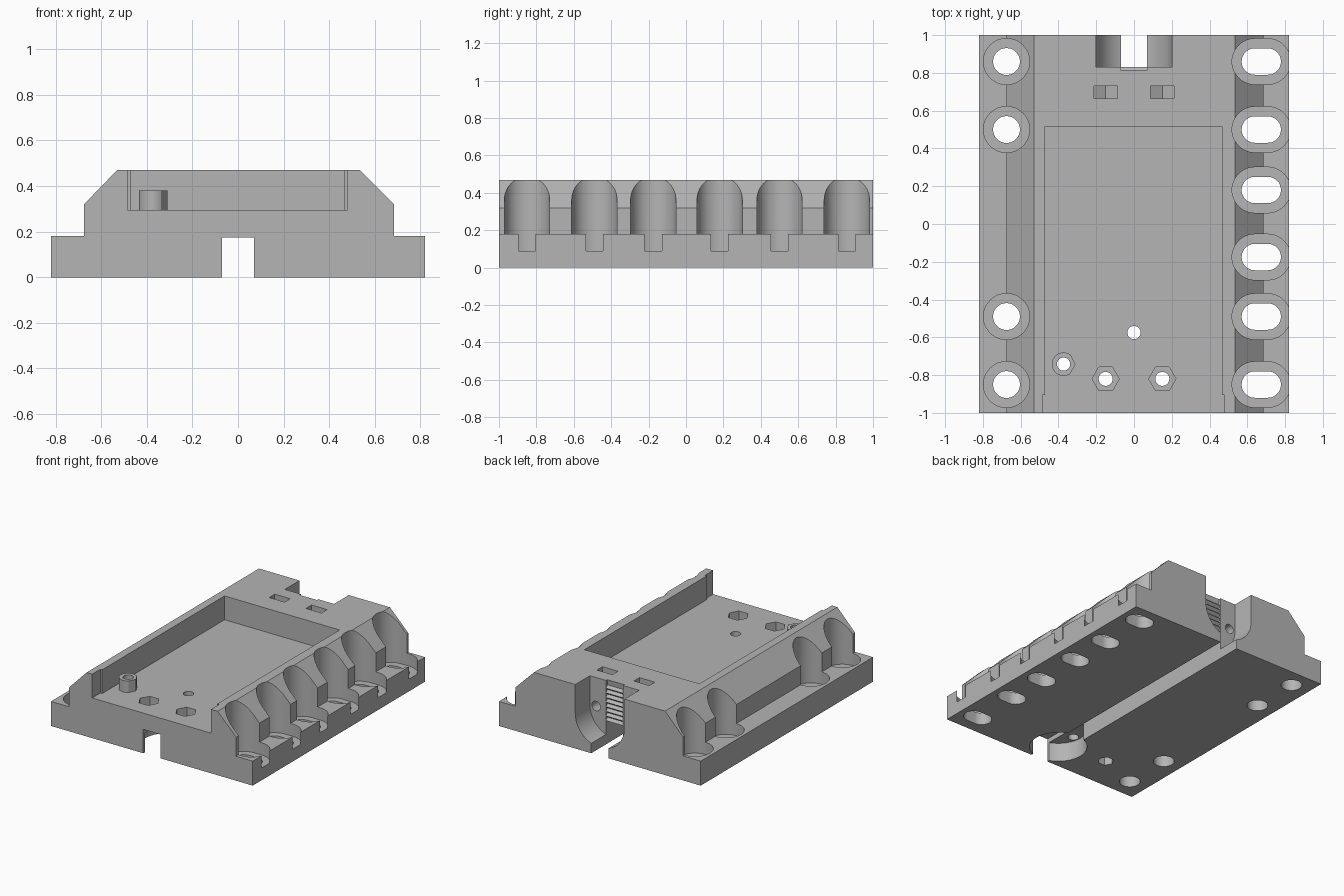
import bpy
import bmesh
from math import cos, sin, pi
from mathutils import Vector

old = bpy.data.objects.get("Cube")
if old:
    bpy.data.objects.remove(old, do_unlink=True)

grey = bpy.data.materials.new("plain_grey")
grey.use_nodes = True
grey.diffuse_color = (0.46, 0.46, 0.46, 1)
grey.node_tree.nodes["Principled BSDF"].inputs["Base Color"].default_value = grey.diffuse_color


def prism(name, outline, lo, hi, axis="z"):
    """Extrude a 2D outline along an axis between lo and hi."""
    place = {"x": lambda a, b, t: (t, a, b),
             "y": lambda a, b, t: (a, t, b),
             "z": lambda a, b, t: (a, b, t)}[axis]
    bm = bmesh.new()
    base = bm.faces.new([bm.verts.new(place(a, b, lo)) for a, b in outline])
    side = bmesh.ops.extrude_face_region(bm, geom=[base])
    moved = [g for g in side["geom"] if isinstance(g, bmesh.types.BMVert)]
    bmesh.ops.translate(bm, verts=moved, vec=Vector(place(0, 0, hi - lo)))
    bmesh.ops.recalc_face_normals(bm, faces=bm.faces)
    mesh = bpy.data.meshes.new(name)
    bm.to_mesh(mesh)
    bm.free()
    mesh.materials.append(grey)
    obj = bpy.data.objects.new(name, mesh)
    bpy.context.collection.objects.link(obj)
    return obj


def rect(x0, x1, y0, y1):
    return [(x0, y0), (x1, y0), (x1, y1), (x0, y1)]


def ring(x, y, r, n=48):
    return [(x + r * cos(2 * pi * i / n), y + r * sin(2 * pi * i / n)) for i in range(n)]


def stadium(x0, x1, y, r, n=24):
    right = [(x1 + r * sin(pi * i / n), y - r * cos(pi * i / n)) for i in range(n + 1)]
    left = [(x0 - r * sin(pi * i / n), y + r * cos(pi * i / n)) for i in range(n + 1)]
    return right + left


def combine(tool, operation="DIFFERENCE"):
    """Apply a boolean with the tool to the body, then discard the tool."""
    mod = body.modifiers.new("bool", "BOOLEAN")
    mod.operation = operation
    mod.solver = "EXACT"
    mod.object = tool
    bpy.context.view_layer.objects.active = body
    bpy.ops.object.modifier_apply(modifier=mod.name)
    bpy.data.objects.remove(tool, do_unlink=True)


def cut(outline, lo, hi, axis="z"):
    combine(prism("cutter", outline, lo, hi, axis))


TOP, FLOOR, LEDGE = 0.47, 0.295, 0.09

# Body with side flanges and chamfered shoulders
body = prism("mounting_body", [
    (-0.82, 0), (0.82, 0), (0.82, 0.18), (0.685, 0.18), (0.685, 0.32), (0.535, TOP),
    (-0.53, TOP), (-0.675, 0.32), (-0.675, 0.18), (-0.82, 0.18)], -1, 1, "y")

# Open-fronted tray with slightly wider mouth
cut([(-0.485, -1.1), (0.48, -1.1), (0.48, -0.905), (0.465, -0.905), (0.465, 0.515),
     (-0.47, 0.515), (-0.47, -0.905), (-0.485, -0.905)], FLOOR, 0.6)

# Channel along the underside and round recess near the front
cut(rect(-0.07, 0.07, -0.1, 0.175), -1.1, 1.1, "y")
cut(ring(0, -0.8, 0.195), -0.1, 0.14)

# Rear notch: rounded bottom, open top
bottom = [(0.2 * cos(pi + pi * i / 24), 0.26 + 0.2 * sin(pi + pi * i / 24)) for i in range(25)]
cut(bottom + [(0.2, 0.6), (-0.2, 0.6)], 0.83, 1.1, "y")

# Ridged end wall of the rear slot
teeth = []
for i in range(8):
    z = 0.175 + i * 0.034
    teeth += [(0.83, z), (0.81, z + 0.017)]
cut([(1.1, 0.1), (0.83, 0.1)] + teeth + [(0.83, 0.6), (1.1, 0.6)], -0.0705, 0.0705, "x")

# Screw holes in the rear wall with V-bottomed nut slots above
for x in (-0.15, 0.15):
    cut(ring(x, 0.26, 0.035, 32), 0.6, 0.9, "y")
    cut([(x - 0.063, 0.6), (x - 0.063, 0.225), (x, 0.19), (x + 0.063, 0.225),
         (x + 0.063, 0.6)], 0.665, 0.73, "y")

# Counterbored round holes in one flange
for y in (0.86, 0.5, -0.49, -0.85):
    cut(ring(-0.675, y, 0.122), LEDGE, 0.6)
    cut(ring(-0.675, y, 0.071), -0.1, 0.2)

# Counterbored elongated holes in the other flange
for y in (0.86, 0.5, 0.18, -0.175, -0.49, -0.85):
    cut(stadium(0.64, 0.708, y, 0.121), LEDGE, 0.6)
    cut(stadium(0.64, 0.708, y, 0.07), -0.1, 0.2)

# Nut pockets and screw holes in the tray floor
for x in (-0.15, 0.15):
    cut(ring(x, -0.82, 0.072, 6), 0.22, 0.4)
    cut(ring(x, -0.82, 0.037, 32), 0.1, 0.4)
cut(ring(0, -0.575, 0.035, 32), 0.1, 0.4)

# Pointed standoff with hole and hex pocket beneath
arc = [(-0.373 + 0.062 * cos(a), -0.742 + 0.062 * sin(a))
       for a in [pi * (0.3 + 1.4 * i / 24) for i in range(25)]]
combine(prism("standoff", arc + [(-0.31, -0.742)], 0.2, 0.38), "UNION")
cut(ring(-0.373, -0.742, 0.035, 32), -0.1, 0.5)
cut(ring(-0.373, -0.742, 0.055, 6), -0.1, 0.12)

# Smooth the round walls, keep every other edge sharp
bpy.ops.object.select_all(action="DESELECT")
body.select_set(True)
bpy.context.view_layer.objects.active = body
bpy.ops.object.shade_smooth_by_angle(angle=pi / 9)
